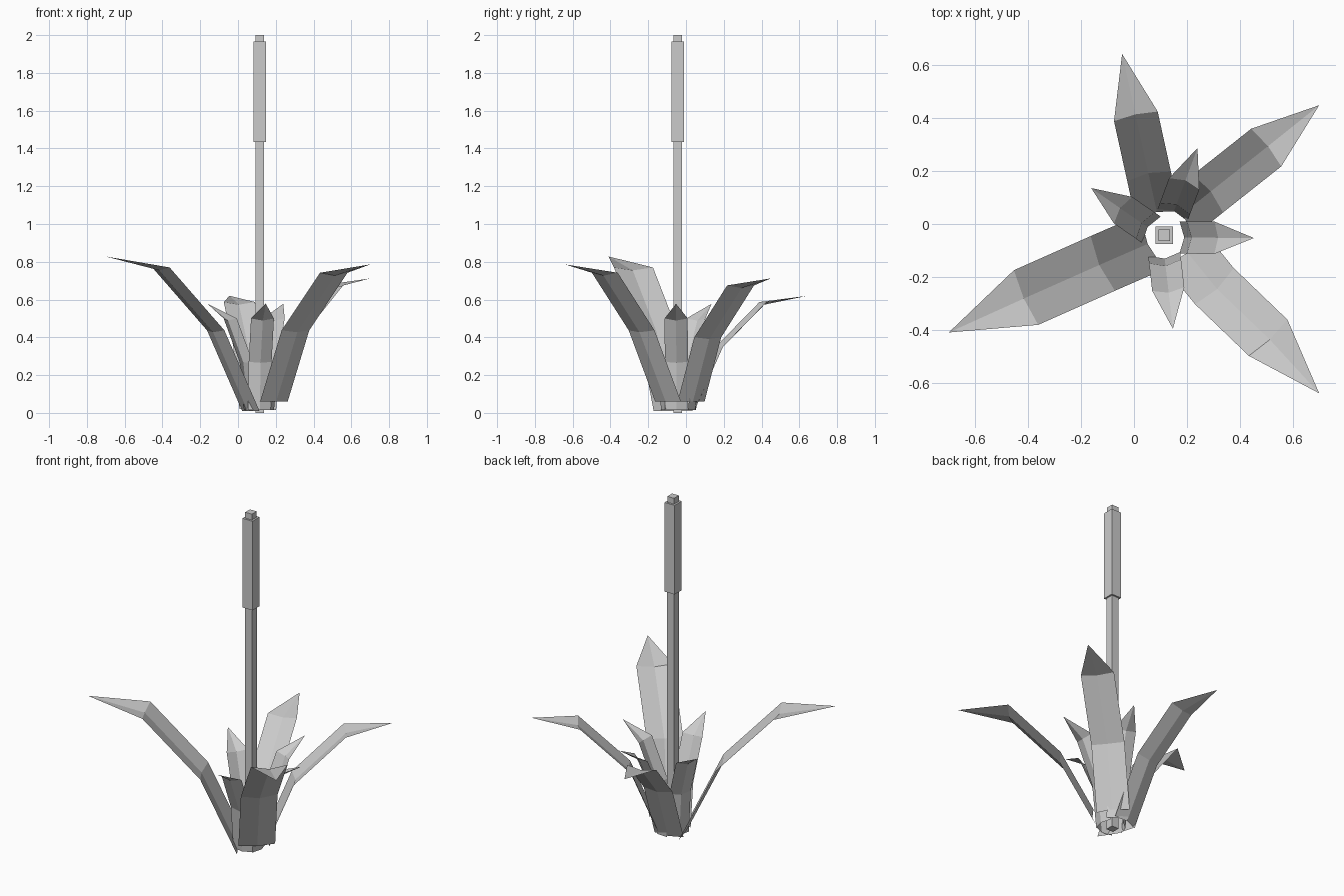
import bpy
from mathutils import Vector

if "Cube" in bpy.data.objects:
    bpy.data.objects.remove(bpy.data.objects["Cube"])

CX, CY = 0.115, -0.043  # stalk axis


def box(name, width, z0, z1):
    bpy.ops.mesh.primitive_cube_add(size=1, location=(CX, CY, (z0 + z1) / 2))
    ob = bpy.context.object
    ob.name = name
    ob.scale = (width, width, z1 - z0)


def leaf(name, path, width, keel):
    """Folded blade: three cross-sections along the path, then a pointed tip."""
    pts = [Vector(p) for p in path]
    out = pts[3] - pts[0]
    out.z = 0
    out.normalize()
    side = Vector((-out.y, out.x, 0))
    verts, faces = [], []
    for i, p in enumerate(pts[:3]):
        # keel pushed to the outer/lower side of the blade
        t = pts[i + 1] - pts[max(i - 1, 0)]
        n = t.cross(side).normalized()
        if n.dot(out) < 0:
            n = -n
        if i == 0:
            n = out
        verts += [p + side * width / 2, p + n * keel, p - side * width / 2]
    verts.append(pts[3])
    for i in (0, 3):
        for j in (0, 1):
            faces.append((i + j, i + j + 1, i + j + 4, i + j + 3))
    faces += [(6, 7, 9), (7, 8, 9)]
    me = bpy.data.meshes.new(name)
    me.from_pydata(verts, [], faces)
    bpy.context.collection.objects.link(bpy.data.objects.new(name, me))


# Stalk with seed head and tip
box("stalk", 0.046, 0.0, 1.44)
box("seed_head", 0.066, 1.435, 1.965)
box("head_tip", 0.044, 1.965, 2.0)

# Large outer leaves: base, bend, shoulder, tip
leaf("outer_leaf_left", [(0.068, -0.068, 0.01), (-0.118, -0.149, 0.437),
                         (-0.408, -0.278, 0.77), (-0.70, -0.41, 0.828)], 0.226, 0.018)
leaf("outer_leaf_front_right", [(0.19, -0.095, 0.06), (0.304, -0.235, 0.437),
                                (0.507, -0.43, 0.742), (0.70, -0.64, 0.786)], 0.2, 0.018)
leaf("outer_leaf_back_right", [(0.17, 0.027, 0.06), (0.28, 0.115, 0.40),
                               (0.5, 0.289, 0.675), (0.70, 0.449, 0.712)], 0.182, 0.016)
leaf("outer_leaf_back", [(0.09, 0.03, 0.02), (0.057, 0.18, 0.355),
                         (0.007, 0.407, 0.587), (-0.045, 0.643, 0.62)], 0.169, 0.016)

# Small inner leaves, given by base centre and tip
inner = {
    "inner_leaf_right": ((0.172, -0.051), (0.453, -0.053)),
    "inner_leaf_front": ((0.114, -0.113), (0.147, -0.396)),
    "inner_leaf_back": ((0.145, 0.032), (0.24, 0.287)),
    "inner_leaf_left": ((0.066, -0.022), (-0.162, 0.136)),
}
for name, (b, t) in inner.items():
    path = []
    for f, z in ((0, 0.015), (0.1, 0.27), (0.47, 0.50), (1, 0.578)):
        path.append((b[0] + (t[0] - b[0]) * f, b[1] + (t[1] - b[1]) * f, z))
    leaf(name, path, 0.122, 0.018)
